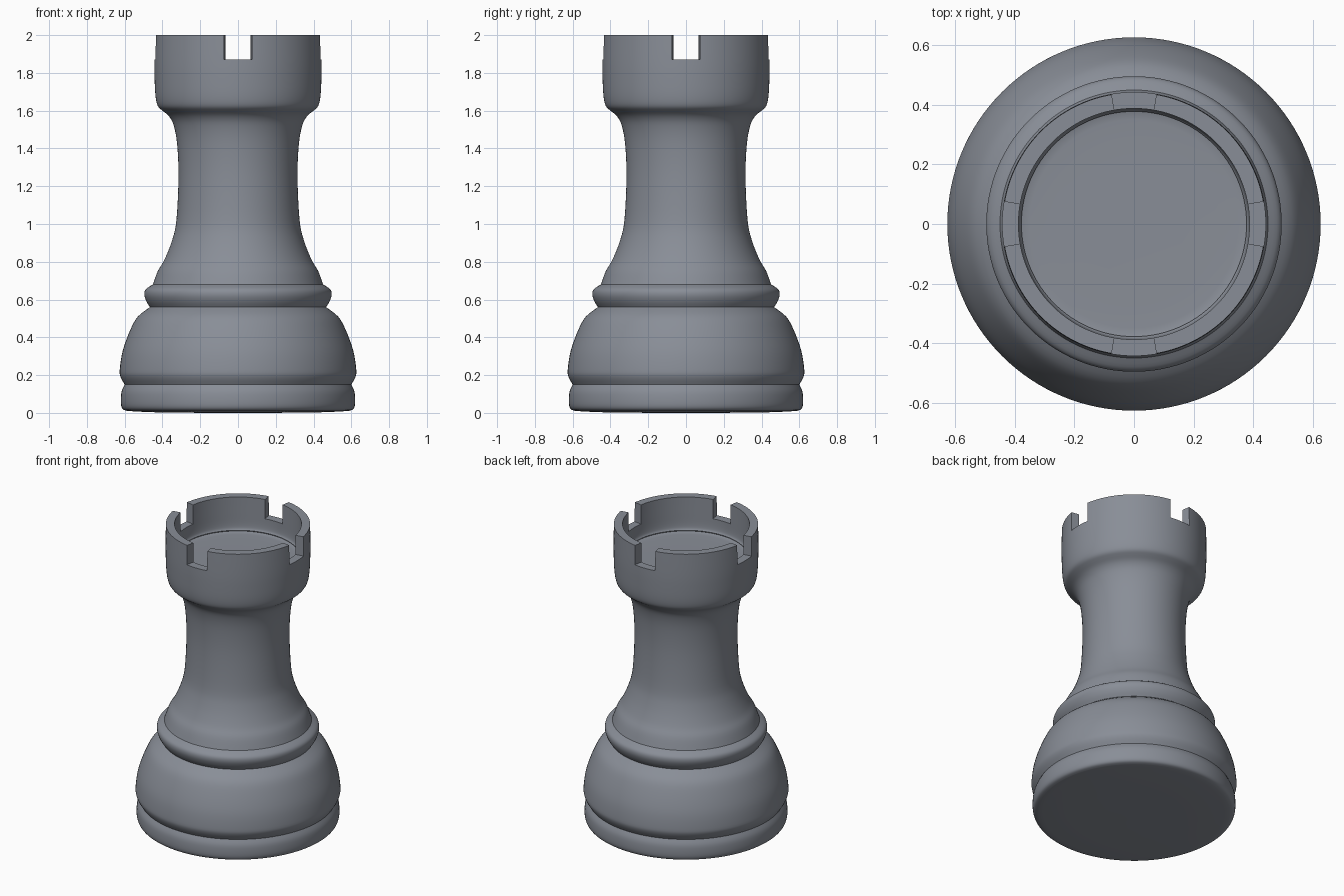
import bpy, bmesh, math
from mathutils import Matrix, Vector

cube = bpy.data.objects.get("Cube")
if cube:
    bpy.data.objects.remove(cube, do_unlink=True)

SEGMENTS = 128
NOTCH_FLOOR = 1.87
NOTCH_HALF_ANGLE = math.radians(9.8)

stone = bpy.data.materials.new("slate_grey")
stone.use_nodes = True
colour = (0.25, 0.27, 0.31, 1)
stone.diffuse_color = colour
stone.node_tree.nodes["Principled BSDF"].inputs["Base Color"].default_value = colour


def smooth_run(points, steps=4):
    """Pass a smooth curve through (radius, height) points."""
    p = [Vector(q) for q in points]
    p = [p[0]] + p + [p[-1]]
    out = []
    for a, b, c, d in zip(p, p[1:], p[2:], p[3:]):
        for i in range(steps):
            t = i / steps
            out.append(0.5 * (2 * b + (c - a) * t + (2 * a - 5 * b + 4 * c - d) * t**2
                              + (3 * b - a - 3 * c + d) * t**3))
    return out + [p[-1]]


def new_object(name, bm):
    bmesh.ops.recalc_face_normals(bm, faces=bm.faces)
    mesh = bpy.data.meshes.new(name)
    bm.to_mesh(mesh)
    bm.free()
    obj = bpy.data.objects.new(name, mesh)
    bpy.context.collection.objects.link(obj)
    return obj


# Profile runs, each meeting the next at a crease
runs = [
    [(0, 0), (0.39, 0.002), (0.585, 0.01)],                                  # underside
    [(0.585, 0.01), (0.61, 0.02), (0.62, 0.05), (0.617, 0.11), (0.6, 0.15)],  # foot
    [(0.6, 0.15), (0.622, 0.19), (0.626, 0.23), (0.61, 0.33), (0.57, 0.44),
     (0.53, 0.51), (0.466, 0.56)],                                           # base dome
    [(0.466, 0.56), (0.485, 0.59), (0.496, 0.625), (0.488, 0.655), (0.45, 0.68)],  # collar
    [(0.45, 0.68), (0.425, 0.75), (0.39, 0.81), (0.35, 0.91), (0.326, 1.02),
     (0.315, 1.25), (0.322, 1.42), (0.34, 1.52), (0.365, 1.57), (0.4, 1.6)],  # neck
    [(0.4, 1.6), (0.425, 1.625), (0.437, 1.68), (0.442, 1.78), (0.443, 1.87), (0.441, 2)],  # crown
    [(0.388, 2), (0.388, 1.9), (0.387, 1.81), (0.378, 1.78), (0.35, 1.767), (0, 1.765)],  # bowl
]
profile = []
for run in runs:
    pts = smooth_run(run)
    profile += pts[1:] if profile and (profile[-1] - pts[0]).length < 1e-5 else pts

# Turned body
bm = bmesh.new()
verts = [bm.verts.new((max(p.x, 0), 0, p.y)) for p in profile]
edges = [bm.edges.new(pair) for pair in zip(verts, verts[1:])]
bmesh.ops.spin(bm, geom=verts + edges, cent=(0, 0, 0), axis=(0, 0, 1),
               angle=math.tau, steps=SEGMENTS, use_duplicate=False)
bmesh.ops.remove_doubles(bm, verts=bm.verts, dist=0.0002)
rook = new_object("rook_body", bm)
rook.data.materials.append(stone)

# Four wedge cutters for the battlement notches
bm = bmesh.new()
for k in range(4):
    turn = Matrix.Rotation(k * math.pi / 2, 3, 'Z')
    corners = []
    for r, side in ((0.3, -1), (0.55, -1), (0.55, 1), (0.3, 1)):
        a = side * NOTCH_HALF_ANGLE
        corners.append(bm.verts.new(turn @ Vector((r * math.cos(a), r * math.sin(a), NOTCH_FLOOR))))
    face = bm.faces.new(corners)
    lifted = bmesh.ops.extrude_face_region(bm, geom=[face])["geom"]
    bmesh.ops.translate(bm, vec=(0, 0, 0.3),
                        verts=[g for g in lifted if isinstance(g, bmesh.types.BMVert)])
cutter = new_object("notch_cutter", bm)
cutter.data.materials.append(stone)
cutter.hide_render = True

# Cut the notches, then drop the cutter
bpy.ops.object.select_all(action='DESELECT')
rook.select_set(True)
bpy.context.view_layer.objects.active = rook
cut = rook.modifiers.new("notches", 'BOOLEAN')
cut.operation = 'DIFFERENCE'
cut.solver = 'EXACT'
cut.object = cutter
bpy.ops.object.modifier_apply(modifier=cut.name)
bpy.data.objects.remove(cutter, do_unlink=True)
bpy.ops.object.shade_smooth_by_angle(angle=math.radians(35))
